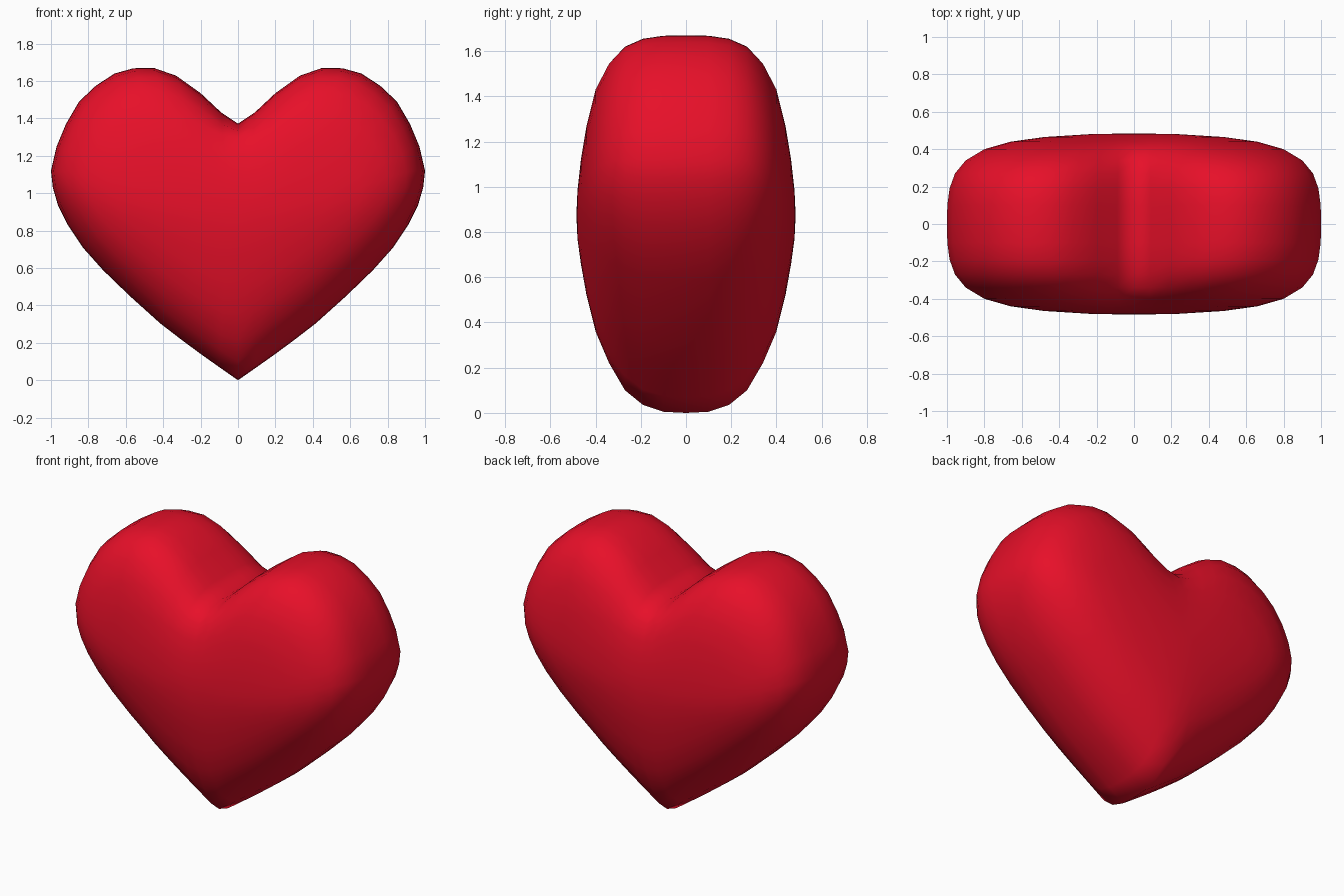
import bpy, bmesh

if "Cube" in bpy.data.objects:
    bpy.data.objects.remove(bpy.data.objects["Cube"])

# Right half of the heart outline (x, z), from the notch round to the tip
half = [(0, 1.372), (.09, 1.432), (.2, 1.535), (.33, 1.628), (.45, 1.67), (.56, 1.668),
        (.66, 1.64), (.76, 1.575), (.85, 1.49), (.92, 1.37), (.97, 1.25), (1, 1.12),
        (.99, 1.03), (.963, .937), (.91, .83), (.83, .71), (.722, .589), (.578, .45),
        (.417, .305), (.3, .215), (.203, .143), (.1, .07), (0, 0)]
outline = half + [(-x, z) for x, z in half[-2:0:-1]]

# Layers from the middle to the front: depth, half width, top, bottom, smoothing passes
layers = [(0, 1, 1.67, 0, 0), (.1, .998, 1.668, .005, 0), (.19, .986, 1.655, .035, 0),
          (.27, .957, 1.62, .1, 0), (.34, .9, 1.545, .22, 1), (.4, .8, 1.43, .36, 3),
          (.44, .66, 1.27, .52, 6), (.465, .48, 1.12, .66, 12), (.48, .24, .985, .77, 24)]


def ring(width, top, bottom, passes):
    """Heart outline, softened and then fitted to the given size."""
    pts = list(outline)
    n = len(pts)
    for _ in range(passes):
        pts = [tuple((pts[i - 1][k] + 2 * pts[i][k] + pts[(i + 1) % n][k]) / 4 for k in (0, 1))
               for i in range(n)]
    wide = max(x for x, z in pts)
    lo, hi = min(z for x, z in pts), max(z for x, z in pts)
    return [(x / wide * width, bottom + (z - lo) / (hi - lo) * (top - bottom)) for x, z in pts]


bm = bmesh.new()
# Stack rings from front to back
stack = [(-d, *r) for d, *r in reversed(layers)] + [tuple(l) for l in layers[1:]]
rings = [[bm.verts.new((x, y, z)) for x, z in ring(*size)] for y, *size in stack]
n = len(outline)
for a, b in zip(rings, rings[1:]):
    for i in range(n):
        j = (i + 1) % n
        bm.faces.new((a[i], a[j], b[j], b[i]))
# Close the front and back with a shallow fan
for r, y in ((rings[0], -.485), (rings[-1], .485)):
    c = bm.verts.new((0, y, .875))
    for i in range(n):
        bm.faces.new((r[i], r[(i + 1) % n], c))
bmesh.ops.recalc_face_normals(bm, faces=bm.faces)
for f in bm.faces:
    f.smooth = True

mesh = bpy.data.meshes.new("heart")
bm.to_mesh(mesh)
bm.free()
heart = bpy.data.objects.new("heart", mesh)
bpy.context.collection.objects.link(heart)

red = bpy.data.materials.new("red")
red.diffuse_color = (.8, .005, .022, 1)
red.use_nodes = True
red.node_tree.nodes["Principled BSDF"].inputs["Base Color"].default_value = red.diffuse_color
mesh.materials.append(red)
